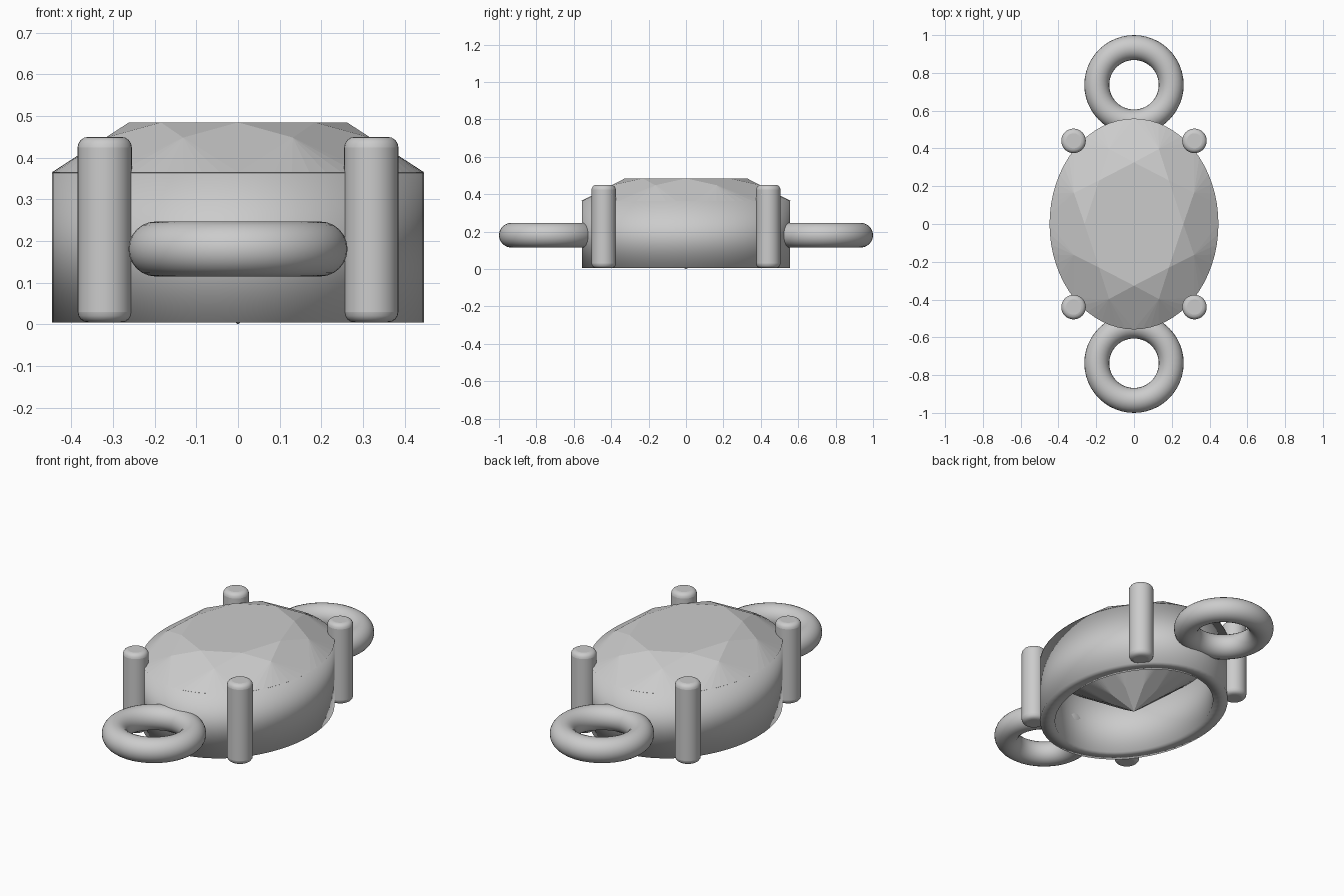
import bpy, bmesh, math
from math import sin, cos, pi

if "Cube" in bpy.data.objects:
    bpy.data.objects.remove(bpy.data.objects["Cube"])

RX, RY = 0.447, 0.558      # oval half sizes
Z_BOT, Z_GIRDLE, Z_TABLE = 0.005, 0.365, 0.485
SEG = 64

metal = bpy.data.materials.new("light grey")
metal.diffuse_color = (0.6, 0.6, 0.6, 1)
metal.use_nodes = True
metal.node_tree.nodes["Principled BSDF"].inputs["Base Color"].default_value = metal.diffuse_color


def finish(name, bm, smooth):
    bmesh.ops.recalc_face_normals(bm, faces=bm.faces)
    for f in bm.faces:
        f.smooth = smooth
    me = bpy.data.meshes.new(name)
    bm.to_mesh(me)
    bm.free()
    me.materials.append(metal)
    ob = bpy.data.objects.new(name, me)
    bpy.context.collection.objects.link(ob)
    return ob


# Oval faceted stone: table, kite, star and girdle facets, pointed underside
bm = bmesh.new()


def oval(r, a, z):
    return bm.verts.new((r * RX * cos(a), r * RY * sin(a), z))


def cut_side(tips, girdle, inner):
    """Kites on the main directions and fans from each tip to the girdle."""
    step = SEG // 8
    for i in range(8):
        bm.faces.new((inner[i], tips[i - 1], girdle[i * step], tips[i]))
        for j in range(step):
            a = i * step + j
            bm.faces.new((tips[i], girdle[a], girdle[(a + 1) % SEG]))


TABLE_R, STAR_R, LOWER_R = 0.585, 0.77, 0.25
star_z = Z_TABLE - (Z_TABLE - Z_GIRDLE) * (STAR_R * cos(pi / 8) - TABLE_R) / (1 - TABLE_R)
lower_z = Z_GIRDLE * LOWER_R * cos(pi / 8)
girdle = [oval(1, 2 * pi * i / SEG, Z_GIRDLE) for i in range(SEG)]
table = [oval(TABLE_R, i * pi / 4, Z_TABLE) for i in range(8)]
stars = [oval(STAR_R, (i + 0.5) * pi / 4, star_z) for i in range(8)]
lowers = [oval(LOWER_R, (i + 0.5) * pi / 4, lower_z) for i in range(8)]
culet = oval(0, 0, 0)
bm.faces.new(table)
for i in range(8):
    bm.faces.new((table[i], stars[i], table[(i + 1) % 8]))
cut_side(stars, girdle, table)
cut_side(lowers, girdle, [culet] * 8)
finish("stone", bm, False)

# Oval setting band, open underneath
bm = bmesh.new()
wall = 0.08
profile = [(0.001, Z_GIRDLE - 0.001), (0.001, Z_BOT), (wall, Z_BOT), (wall, Z_GIRDLE - 0.03)]
rings = []
for inset, z in profile:
    rings.append([bm.verts.new(((RX - inset) * cos(2 * pi * i / SEG),
                                (RY - inset) * sin(2 * pi * i / SEG), z)) for i in range(SEG)])
for k in range(4):
    lo, hi = rings[k], rings[(k + 1) % 4]
    for i in range(SEG):
        j = (i + 1) % SEG
        bm.faces.new((lo[i], lo[j], hi[j], hi[i]))
finish("setting_band", bm, True)

# Four round prongs with softened ends
for sx in (-1, 1):
    for sy in (-1, 1):
        bpy.ops.mesh.primitive_cylinder_add(vertices=32, radius=0.065, depth=0.445,
                                            location=(sx * 0.32, sy * 0.44, 0.2275))
        prong = bpy.context.object
        prong.name = "prong"
        prong.data.materials.append(metal)
        bev = prong.modifiers.new("soft_ends", 'BEVEL')
        bev.width, bev.segments, bev.limit_method = 0.025, 4, 'ANGLE'
        bev.angle_limit = math.radians(60)
        bpy.ops.object.shade_smooth_by_angle(angle=math.radians(40))

# Hanging loops at both ends
for sy in (-1, 1):
    bpy.ops.mesh.primitive_torus_add(major_radius=0.197, minor_radius=0.066, major_segments=48,
                                     minor_segments=24, location=(0, sy * 0.737, 0.181))
    loop = bpy.context.object
    loop.name = "hanging_loop"
    loop.data.materials.append(metal)
    bpy.ops.object.shade_smooth()
